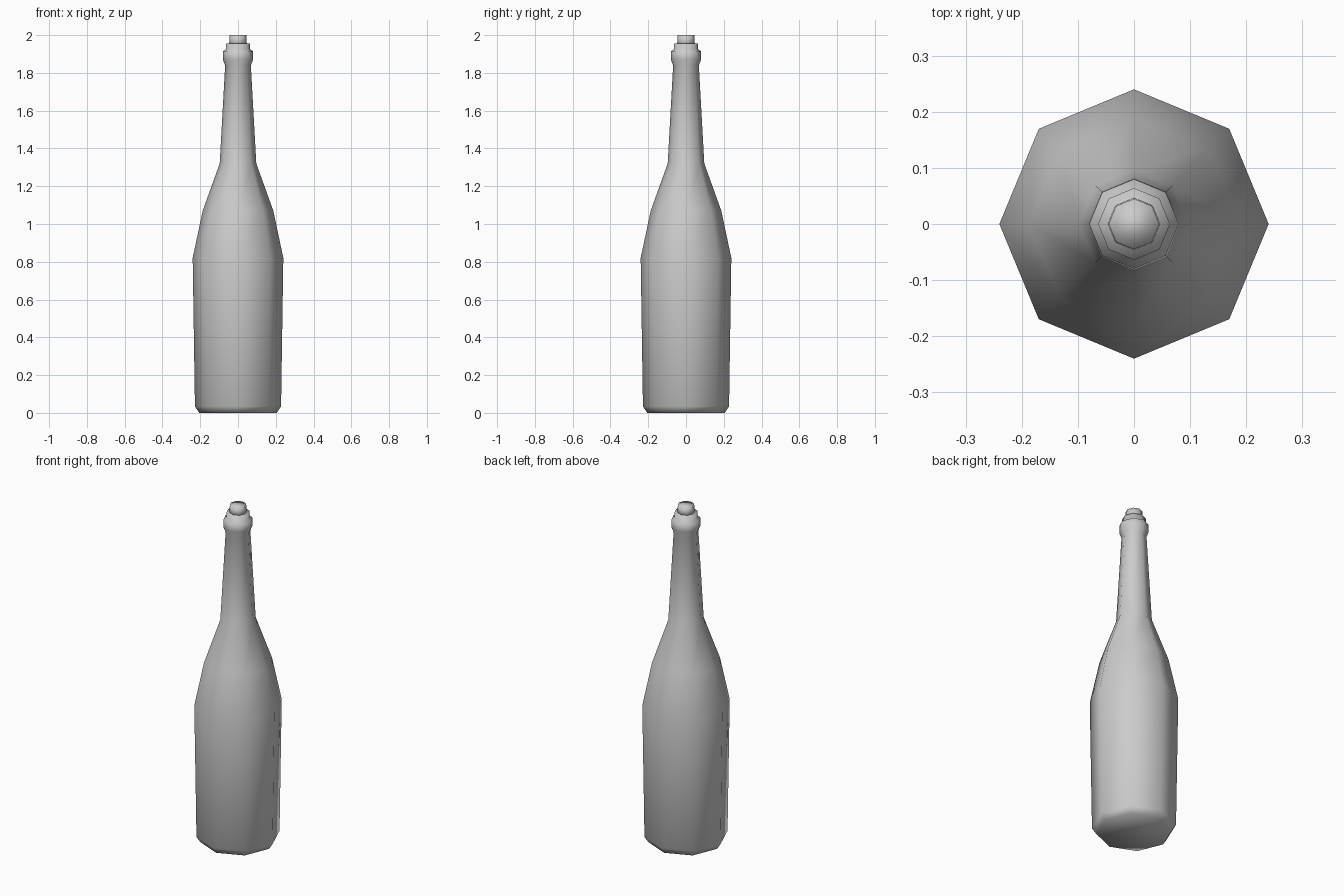
import bpy, bmesh
from math import cos, sin, tau

cube = bpy.data.objects.get("Cube")
if cube:
    bpy.data.objects.remove(cube, do_unlink=True)

SIDES = 8

grey = bpy.data.materials.new("plain grey")
grey.use_nodes = True
grey.diffuse_color = (0.6, 0.6, 0.6, 1)
grey.node_tree.nodes["Principled BSDF"].inputs["Base Color"].default_value = (0.6, 0.6, 0.6, 1)


def lathe(name, profile):
    """Turn (radius, height) points into a closed, smooth-shaded octagonal solid."""
    bm = bmesh.new()
    rings = [[bm.verts.new((r * cos(tau * i / SIDES), r * sin(tau * i / SIDES), z))
              for i in range(SIDES)] for r, z in profile]
    for low, high in zip(rings, rings[1:]):
        for i in range(SIDES):
            j = (i + 1) % SIDES
            bm.faces.new((low[i], low[j], high[j], high[i]))
    bm.faces.new(rings[0][::-1])
    bm.faces.new(rings[-1])
    for face in bm.faces:
        face.smooth = True
    mesh = bpy.data.meshes.new(name)
    bm.to_mesh(mesh)
    bm.free()
    mesh.materials.append(grey)
    obj = bpy.data.objects.new(name, mesh)
    bpy.context.collection.objects.link(obj)
    return obj


# Bottle: chamfered base, body, shoulder, neck and rounded lip
lathe("bottle", [
    (0.205, 0.0), (0.228, 0.035),
    (0.24, 0.82), (0.187, 1.07),
    (0.097, 1.32), (0.068, 1.84),
    (0.08, 1.87), (0.08, 1.915),
    (0.064, 1.925), (0.064, 1.955),
])

# Stopper standing out of the mouth
lathe("stopper", [(0.047, 1.94), (0.045, 2.0)])
